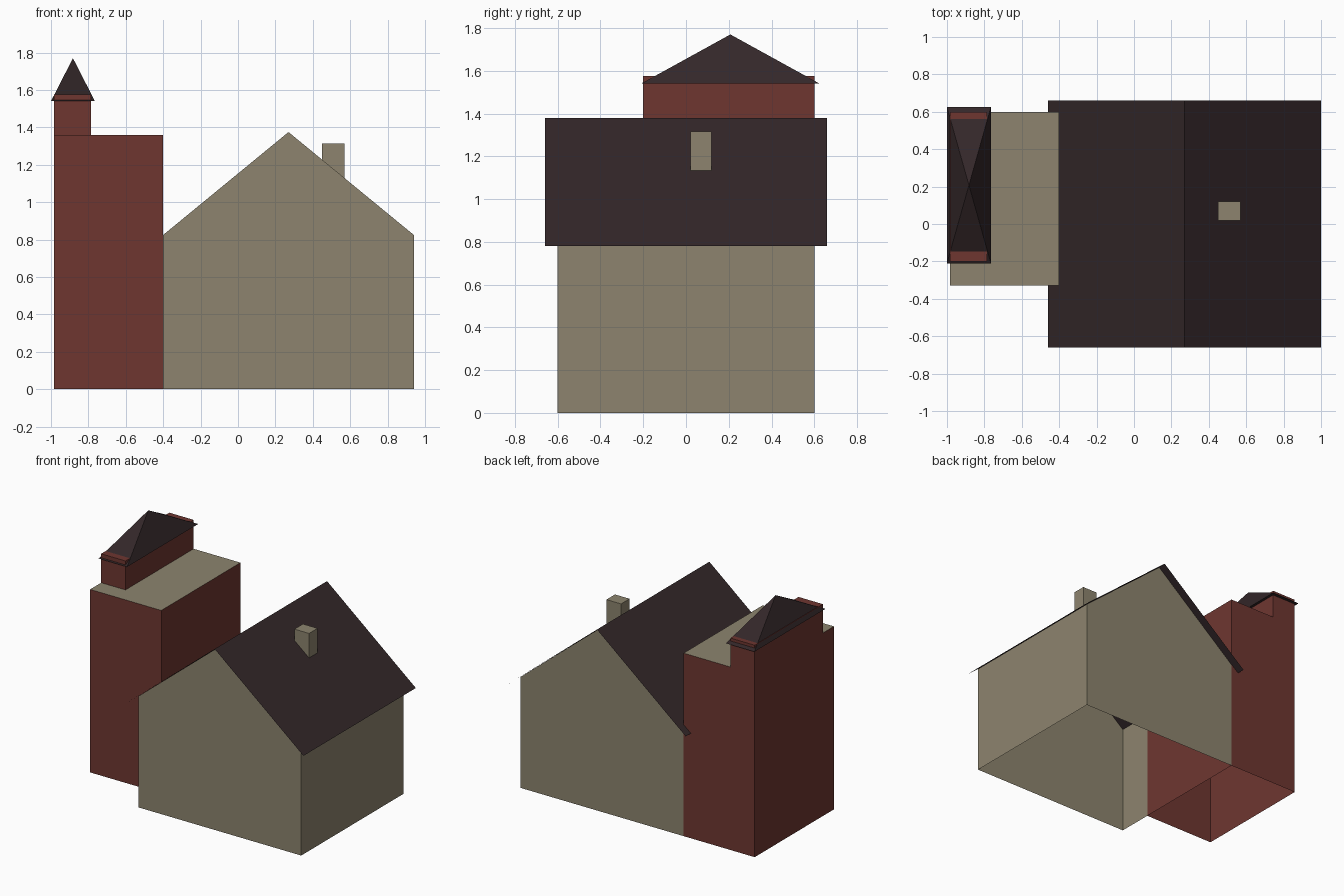
import bpy

if "Cube" in bpy.data.objects:
    bpy.data.objects.remove(bpy.data.objects["Cube"], do_unlink=True)


def material(name, rgb):
    m = bpy.data.materials.new(name)
    m.use_nodes = True
    m.diffuse_color = (*rgb, 1)
    bsdf = next(n for n in m.node_tree.nodes if n.type == "BSDF_PRINCIPLED")
    bsdf.inputs["Base Color"].default_value = (*rgb, 1)
    return m


TAN = material("tan plaster", (0.266, 0.231, 0.156))
RED = material("brick red", (0.156, 0.037, 0.030))
DARK = material("dark slate", (0.033, 0.020, 0.022))


def build(name, verts, faces, *mats):
    mesh = bpy.data.meshes.new(name)
    mesh.from_pydata(verts, [], faces)
    for m in mats:
        mesh.materials.append(m)
    ob = bpy.data.objects.new(name, mesh)
    bpy.context.collection.objects.link(ob)
    return ob


def block(name, x, y, z, *mats):
    """Box with an open base; the last material colours its top."""
    verts = [(a, b, c) for c in z for a, b in
             ((x[0], y[0]), (x[1], y[0]), (x[1], y[1]), (x[0], y[1]))]
    sides = [(i, (i + 1) % 4, (i + 1) % 4 + 4, i + 4) for i in range(4)]
    ob = build(name, verts, sides + [(4, 5, 6, 7)], *mats)
    ob.data.polygons[4].material_index = len(mats) - 1
    return ob


# Shared measurements
left, right, depth = 0.94, -0.40, 0.60
ridge_x, ridge_z, eave_z = 0.27, 1.375, 0.825
pitch = (ridge_z - eave_z) / (left - ridge_x)
tower_front = -0.33
tower_z, turret_z = 1.36, 1.575

# House: gable walls and side walls, open under the roof and at the base
gable = [(right, 0), (left, 0), (left, eave_z), (ridge_x, ridge_z), (right, eave_z)]
for name, y, order in (("front_gable", -depth, 1), ("back_gable", depth, -1)):
    build(name, [(x, y, z) for x, z in gable], [tuple(range(5))[::order]], TAN)
for name, x, y0, y1 in (("left_wall", left, -depth, depth),
                        ("right_wall", right, tower_front, -depth)):
    build(name, [(x, y0, 0), (x, y1, 0), (x, y1, eave_z), (x, y0, eave_z)],
          [(0, 1, 2, 3)], TAN)

# Main roof: a thin folded sheet overhanging the walls
run, overhang, lift = 0.73, 0.66, 0.004
roof = [(ridge_x + s * run, ridge_z + lift - abs(s) * run * pitch) for s in (-1, 0, 1)]
build("main_roof", [(x, y, z) for y in (-overhang, overhang) for x, z in roof],
      [(0, 1, 4, 3), (1, 2, 5, 4)], DARK)

# Chimney, its foot following the roof slope
chimney = block("chimney", (0.45, 0.57), (0.02, 0.12), (0, 1.315), TAN)
for v in chimney.data.vertices[:4]:
    v.co.z = ridge_z - (v.co.x - ridge_x) * pitch - 0.01

# Tower and the narrow turret on it
block("tower", (-0.985, right), (tower_front, depth), (0, tower_z), RED, TAN)
block("turret", (-0.985, -0.785), (-0.20, depth), (tower_z, turret_z), RED)

# Turret roof: a pyramid that the turret ends poke through
build("turret_roof",
      [(-1, -0.21, 1.54), (-0.765, -0.21, 1.54), (-0.765, 0.625, 1.54),
       (-1, 0.625, 1.54), (-0.8825, 0.2075, 1.77)],
      [(0, 1, 4), (1, 2, 4), (2, 3, 4), (3, 0, 4), (3, 2, 1, 0)], DARK)
